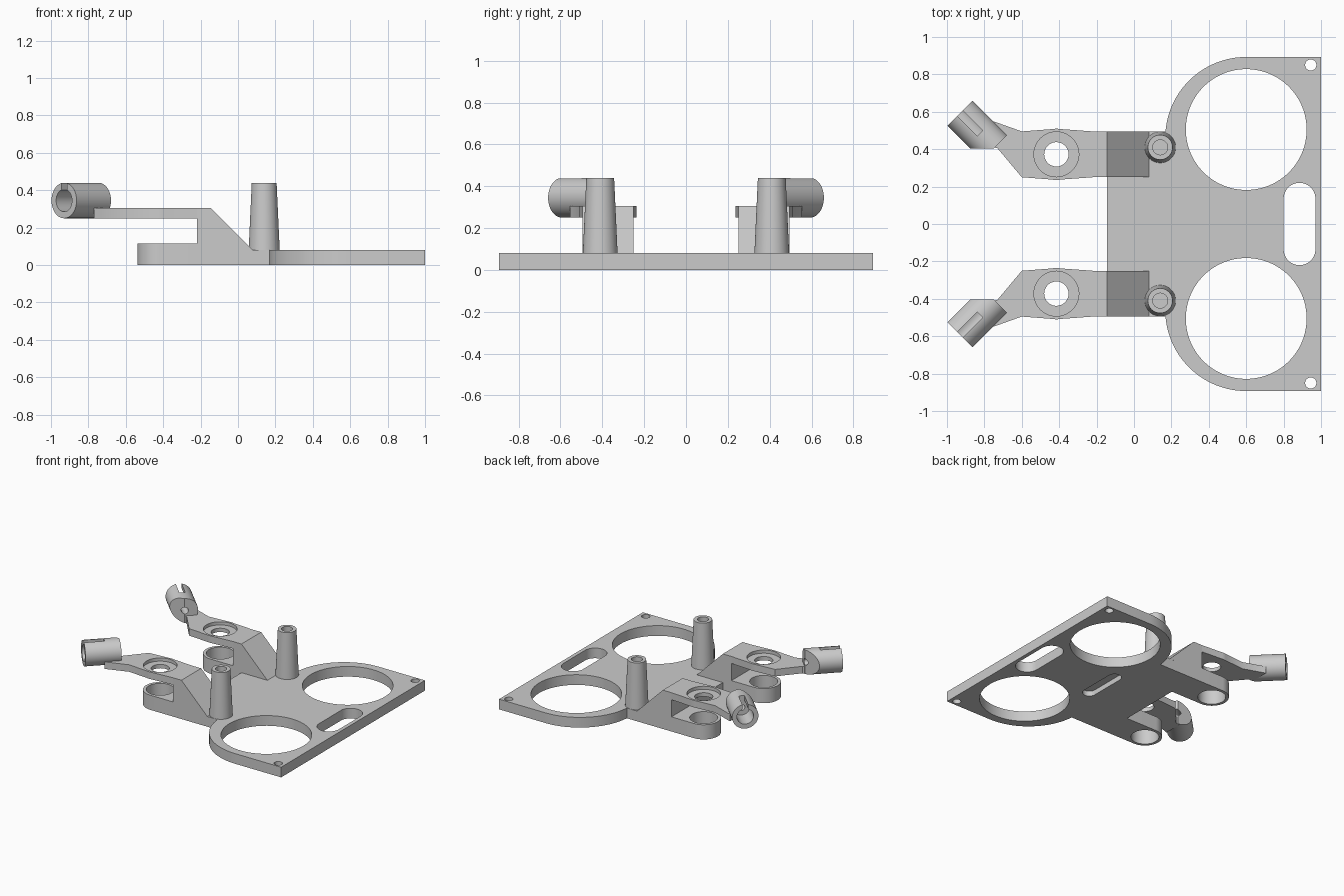
import bpy, bmesh
from math import sin, cos, radians, sqrt
from mathutils import Matrix

if "Cube" in bpy.data.objects:
    bpy.data.objects.remove(bpy.data.objects["Cube"])

grey = bpy.data.materials.new("matte grey")
grey.use_nodes = True
grey.diffuse_color = (0.6, 0.6, 0.6, 1)
grey.node_tree.nodes["Principled BSDF"].inputs["Base Color"].default_value = (0.6, 0.6, 0.6, 1)


def arc(cx, cy, r, a0=0, a1=360, n=32):
    """Points along an arc; both ends are included."""
    return [(cx + r * cos(radians(a0 + (a1 - a0) * i / n)),
             cy + r * sin(radians(a0 + (a1 - a0) * i / n))) for i in range(n + 1)]


def circle(cx, cy, r, n=64):
    return arc(cx, cy, r, n=n)[:-1]


def rect(x0, x1, y0, y1):
    return [(x0, y0), (x1, y0), (x1, y1), (x0, y1)]


def stadium(cx, half_length, r):
    """Rounded bar running along y."""
    k = half_length - r
    return arc(cx, k, r, 0, 180) + arc(cx, -k, r, 180, 360)


def prism(name, pts, z0, z1, matrix=None):
    """Extrude a flat outline from z0 to z1, then place it with a matrix."""
    bm = bmesh.new()
    low = [bm.verts.new((x, y, z0)) for x, y in pts]
    high = [bm.verts.new((x, y, z1)) for x, y in pts]
    bm.faces.new(low[::-1])
    bm.faces.new(high)
    n = len(pts)
    for i in range(n):
        j = (i + 1) % n
        bm.faces.new((low[i], low[j], high[j], high[i]))
    if matrix:
        bm.transform(matrix)
    bmesh.ops.recalc_face_normals(bm, faces=bm.faces)
    mesh = bpy.data.meshes.new(name)
    bm.to_mesh(mesh)
    bm.free()
    mesh.materials.append(grey)
    obj = bpy.data.objects.new(name, mesh)
    bpy.context.collection.objects.link(obj)
    return obj


def cut(obj, *cutters):
    """Subtract the cutters one by one, bake the result and drop them."""
    for c in cutters:
        c.hide_render = True
        mod = obj.modifiers.new("cut", "BOOLEAN")
        mod.operation = "DIFFERENCE"
        mod.solver = "EXACT"
        mod.object = c
    bpy.context.view_layer.update()
    graph = bpy.context.evaluated_depsgraph_get()
    mesh = bpy.data.meshes.new_from_object(obj.evaluated_get(graph))
    obj.modifiers.clear()
    obj.data = mesh
    for c in cutters:
        bpy.data.objects.remove(c)
    return obj


def hole(pts, z0, z1, matrix=None):
    return prism("cutter", pts, z0, z1, matrix)


# Base plate with two large openings, a hand slot and corner holes
half = [(1, 0.893)] + arc(0.6, 0.46, 0.433, 90, 175.4) + [(-0.145, 0.495)]
base = prism("base_plate", half + [(x, -y) for x, y in reversed(half)], 0, 0.08)
cutters = [hole(stadium(0.885, 0.22, 0.085), -1, 1),
           hole(stadium(0.3, 0.19, 0.05), -1, 0.04)]
for s in (1, -1):
    cutters += [hole(circle(0.6, s * 0.505, 0.323, 96), -1, 1),
                hole(circle(0.945, s * 0.85, 0.03, 32), -1, 1)]
cut(base, *cutters)

# Sloped riser, drawn as a side profile and extruded across y
side = Matrix(((1, 0, 0, 0), (0, 0, 1, 0), (0, 1, 0, 0), (0, 0, 0, 1)))
riser = prism("riser", [(-0.22, 0), (-0.145, 0), (-0.145, 0.08), (0.08, 0.08),
                        (-0.145, 0.305), (-0.22, 0.305)], 0.25, 0.495, side)

# Lower ring tab
RX, RY = -0.415, 0.3725
tab = prism("lower_ring", [(-0.22, 0.25), (-0.22, 0.495)]
            + arc(RX, RY, 0.1225, 90, 270), 0, 0.115)
cut(tab, hole(circle(RX, RY, 0.1), -1, 1))

# Angled tube frame: local z runs inward from the outer mouth, local y is up
h = sqrt(0.5)
tube = Matrix(((h, 0, h, -0.93), (h, 0, -h, 0.592), (0, 1, 0, 0.345), (0, 0, 0, 1)))


def bore():
    return hole(circle(0, 0, 0.06, 48), -0.1, 0.155, tube)


# Upper arm with a stepped seat, narrowing toward the tube
arm = prism("upper_arm", [(-0.22, 0.25), (-0.22, 0.495)]
            + arc(RX, RY, 0.137, 80, 100, 8)
            + [(-0.6, 0.495), (-0.74, 0.545), (-0.77, 0.555), (-0.77, 0.415),
               (-0.73, 0.405), (-0.6, 0.25)]
            + arc(RX, RY, 0.137, 260, 280, 8), 0.25, 0.305)
cut(arm, hole(circle(RX, RY, 0.065), -1, 1),
    hole(circle(RX, RY, 0.12), 0.28, 1), bore())

# Slotted tube holder, trimmed flat on its inner side
holder = prism("tube_holder", circle(0, 0, 0.095), 0, 0.26, tube)
cut(holder, bore(),
    hole(circle(0, 0, 0.025, 24), 0.1, 0.4, tube),
    hole(rect(-0.021, 0.021, 0, 0.15), -0.05, 0.15, tube),
    hole(rect(-1.2, -0.4, 0, 0.405), 0, 1))

# Tapered post with a blind hole
post = prism("post", circle(0.14, 0.41, 0.083), 0.08, 0.44)
for v in post.data.vertices:
    if v.co.z > 0.4:
        v.co.x = 0.14 + (v.co.x - 0.14) * 0.8
        v.co.y = 0.41 + (v.co.y - 0.41) * 0.8
cut(post, hole(circle(0.14, 0.41, 0.04, 48), 0.15, 1))

# Mirror the arm parts to the other side
parts = [riser, tab, arm, holder, post]
for obj in list(parts):
    mesh = obj.data.copy()
    mesh.transform(Matrix.Diagonal((1, -1, 1, 1)))
    mesh.flip_normals()
    twin = bpy.data.objects.new(obj.name + "_front", mesh)
    obj.name += "_back"
    bpy.context.collection.objects.link(twin)
    parts.append(twin)

# Smooth round walls, keep edges crisp
bpy.ops.object.select_all(action="DESELECT")
for obj in parts + [base]:
    obj.select_set(True)
bpy.context.view_layer.objects.active = base
bpy.ops.object.shade_smooth_by_angle(angle=radians(30))
